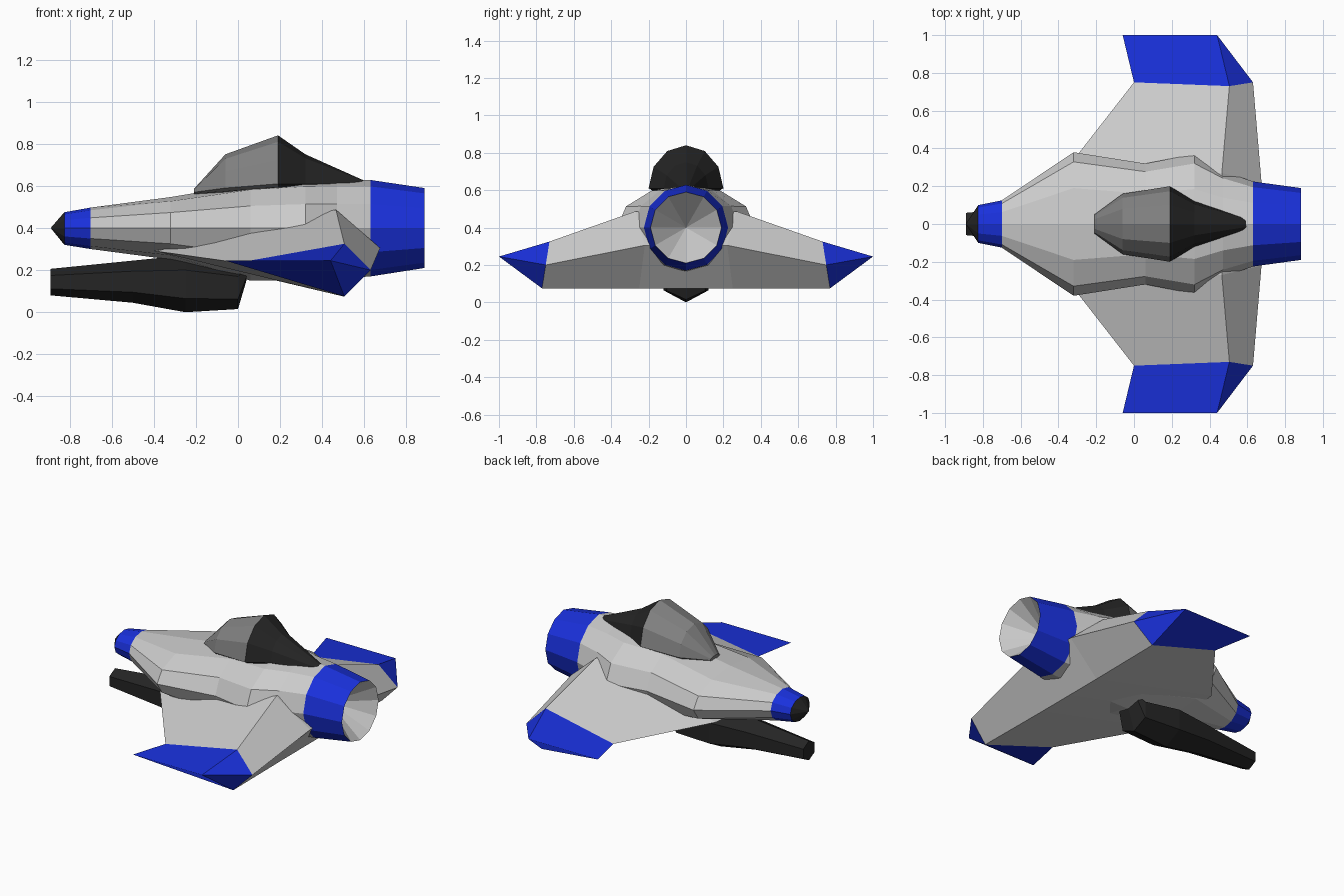
import bpy, bmesh
from math import sin, cos, pi

if "Cube" in bpy.data.objects:
    bpy.data.objects.remove(bpy.data.objects["Cube"])


def material(name, rgb):
    m = bpy.data.materials.new(name)
    m.diffuse_color = (*rgb, 1)
    m.use_nodes = True
    m.node_tree.nodes["Principled BSDF"].inputs["Base Color"].default_value = m.diffuse_color
    return m


BLUE = material("blue_paint", (0.01, 0.03, 0.72))
BLACK = material("black_metal", (0.018, 0.018, 0.018))
GLASS = material("grey_glass", (0.22, 0.22, 0.22))


def loft(name, sections, mat=None, cap_start=False, cap_end=False, mirror=False):
    """Skin equal-length closed sections; coincident points are welded."""
    bm = bmesh.new()
    loops = [[bm.verts.new(p) for p in s] for s in sections]
    n = len(loops[0])
    for a, b in zip(loops, loops[1:]):
        for i in range(n):
            j = (i + 1) % n
            bm.faces.new((a[i], a[j], b[j], b[i]))
    if cap_start:
        bm.faces.new(loops[0])
    if cap_end:
        bm.faces.new(loops[-1])
    bmesh.ops.remove_doubles(bm, verts=bm.verts, dist=0.0005)
    bmesh.ops.recalc_face_normals(bm, faces=bm.faces)
    me = bpy.data.meshes.new(name)
    bm.to_mesh(me)
    bm.free()
    ob = bpy.data.objects.new(name, me)
    bpy.context.collection.objects.link(ob)
    if mat:
        me.materials.append(mat)
    if mirror:
        mod = ob.modifiers.new("mirror", 'MIRROR')
        mod.use_axis = (False, True, False)
    return ob


def ring(x, w, z, up, down, n=12):
    """Stretched polygon across the x axis with a corner at the top."""
    pts = []
    for i in range(n):
        a = pi / 2 + 2 * pi * i / n
        s = sin(a)
        pts.append((x, w * cos(a), z + s * (up if s > 0 else down)))
    return pts


# Fuselage: nose point, blue band, wide hull
tip = ring(-0.89, 0, 0.4, 0, 0)
nose = ring(-0.825, 0.10, 0.4, 0.075, 0.08)
neck = ring(-0.70, 0.125, 0.4, 0.097, 0.10)
tail = ring(0.63, 0.225, 0.4, 0.228, 0.23)
loft("nose_cone", [tip, nose], BLACK)
loft("nose_band", [nose, neck], BLUE)
loft("hull", [neck,
              ring(-0.32, 0.38, 0.4, 0.147, 0.15),
              ring(0.06, 0.32, 0.4, 0.21, 0.25),
              ring(0.32, 0.37, 0.4, 0.227, 0.25),
              ring(0.47, 0.28, 0.4, 0.228, 0.24),
              tail])

# Engine shroud and its recessed exhaust cone
rim = ring(0.885, 0.19, 0.4, 0.19, 0.19)
loft("engine_shroud", [tail, rim], BLUE)
loft("exhaust_cone", [rim, ring(0.66, 0, 0.4, 0, 0)])

# Wings: four-point sections (leading, ridge, trailing, keel)
wing_mid = [(0.0, 0.75, 0.235), (0.505, 0.73, 0.325),
            (0.63, 0.75, 0.20), (0.505, 0.77, 0.075)]
end = (0.44, 1.0, 0.245)
loft("wing", [
    [(-0.43, 0.0, 0.295), (0.465, 0.0, 0.49), (0.675, 0.0, 0.305), (0.5, 0.0, 0.075)],
    [(-0.39, 0.25, 0.29), (0.465, 0.27, 0.487), (0.675, 0.22, 0.305), (0.5, 0.25, 0.075)],
    wing_mid], mirror=True)
loft("wing_tip", [wing_mid, [(-0.06, 1.0, 0.245), end, end, end]], BLUE, mirror=True)

# Canopy with dark rear fairing
crest = ring(0.19, 0.20, 0.61, 0.23, 0.03)
loft("canopy", [ring(-0.21, 0.05, 0.57, 0.015, 0.01),
                ring(-0.06, 0.16, 0.59, 0.16, 0.03), crest],
     GLASS, cap_start=True)
loft("canopy_fairing", [crest, ring(0.32, 0.12, 0.61, 0.14, 0.03),
                        ring(0.60, 0.03, 0.60, 0.025, 0.01)],
     BLACK, cap_end=True)

# Six-sided gun pod under the belly
loft("gun_pod", [ring(-0.89, 0.068, 0.143, 0.063, 0.063, 6),
                 ring(-0.50, 0.11, 0.145, 0.10, 0.10, 6),
                 ring(-0.25, 0.14, 0.13, 0.14, 0.13, 6),
                 ring(0.0, 0.12, 0.11, 0.12, 0.095, 6),
                 ring(0.04, 0.10, 0.18, 0.05, 0.03, 6)],
     BLACK, cap_start=True, cap_end=True)
